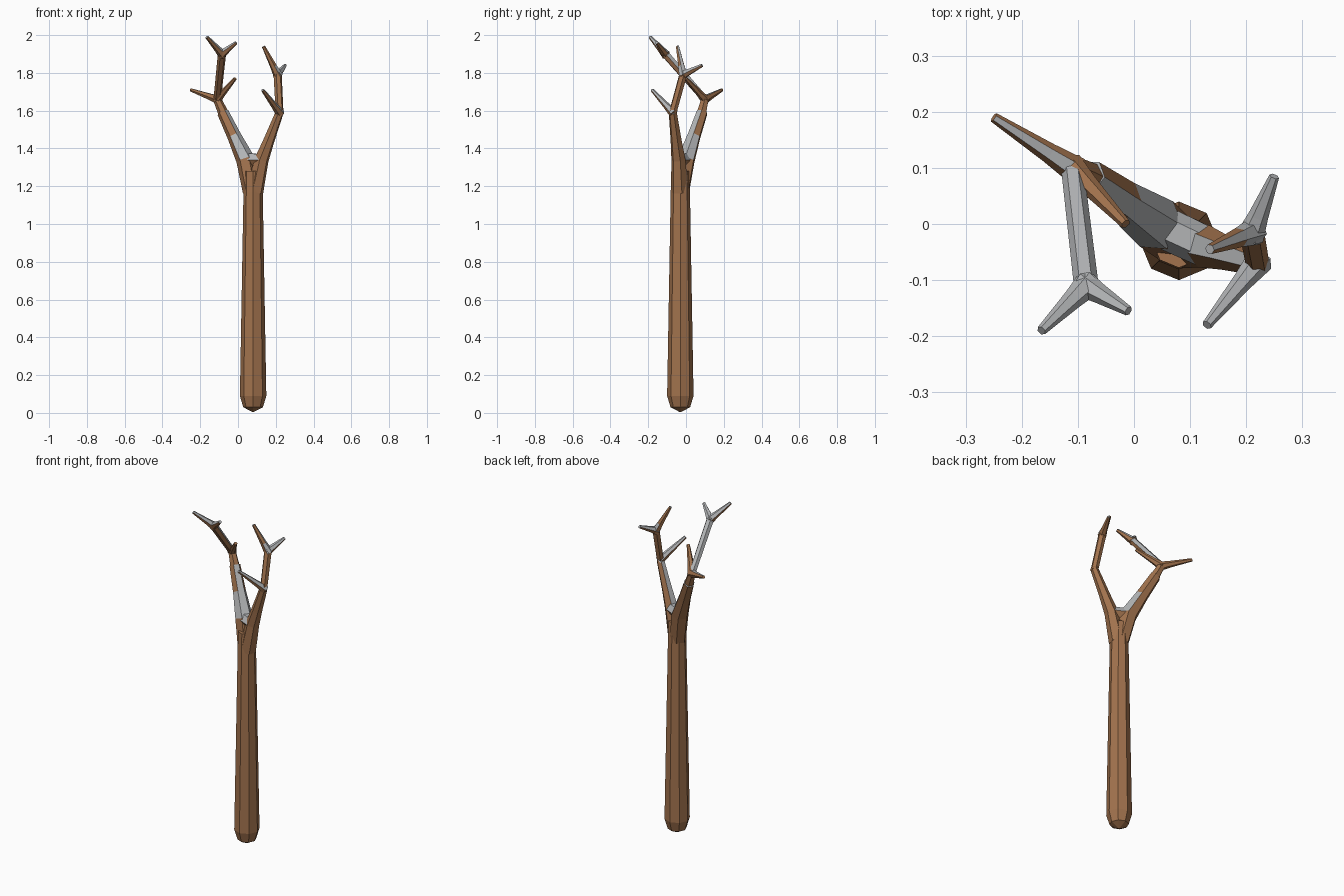
import bpy, bmesh, math
from mathutils import Vector

cube = bpy.data.objects.get("Cube")
if cube:
    bpy.data.objects.remove(cube, do_unlink=True)


def material(name, color):
    made = bpy.data.materials.new(name)
    made.use_nodes = True
    made.diffuse_color = (*color, 1)
    shader = made.node_tree.nodes["Principled BSDF"]
    shader.inputs["Base Color"].default_value = (*color, 1)
    return made


BARK = material("brown bark", (0.36, 0.17, 0.075))
SNOW = material("pale snow", (0.45, 0.46, 0.47))
UP = Vector((0, 0, 1))
NO_SNOW = 2


def finish(name, mesh_data, snow):
    """Turn faces tilted up past the snow limit pale and add the object."""
    bmesh.ops.recalc_face_normals(mesh_data, faces=mesh_data.faces)
    mesh_data.normal_update()
    for face in mesh_data.faces:
        face.material_index = int(face.normal.z > snow)
    mesh = bpy.data.meshes.new(name)
    mesh_data.to_mesh(mesh)
    mesh_data.free()
    mesh.materials.append(BARK)
    mesh.materials.append(SNOW)
    bpy.context.collection.objects.link(bpy.data.objects.new(name, mesh))


def tube(name, points, radii, sides=6, snow=0.3):
    """Skin a faceted tube over points, with one flat side facing up."""
    mesh_data = bmesh.new()
    chord = (points[-1] - points[0]).normalized()
    upright = chord.cross(UP).length < 0.01
    reference = Vector((0, 1, 0)) if upright else UP - chord * chord.z
    shift = 0 if upright else 0.5
    rings = []
    for index, (point, radius) in enumerate(zip(points, radii)):
        before = points[max(index - 1, 0)]
        after = points[min(index + 1, len(points) - 1)]
        along = (after - before).normalized()
        top = (reference - along * reference.dot(along)).normalized()
        side = along.cross(top)
        ring = []
        for step in range(sides):
            angle = math.tau * (step + shift) / sides
            offset = top * math.cos(angle) + side * math.sin(angle)
            ring.append(mesh_data.verts.new(point + offset * radius))
        rings.append(ring)
    for lower, upper in zip(rings, rings[1:]):
        for step in range(sides):
            following = (step + 1) % sides
            mesh_data.faces.new((lower[step], lower[following],
                                 upper[following], upper[step]))
    mesh_data.faces.new(rings[0])
    mesh_data.faces.new(rings[-1])
    finish(name, mesh_data, snow)


def twig(name, node, tip, snow=0.3):
    """Tapering twig that starts slightly behind its node and flares there."""
    base = node - (tip - node).normalized() * 0.01
    tube(name, [base, node.lerp(tip, 0.3), tip], [0.025, 0.018, 0.009], snow=snow)


def branch(name, points, thick, thin, snow=0.3):
    """Branch whose radius shrinks evenly from thick to thin."""
    last = len(points) - 1
    radii = [thick + (thin - thick) * index / last for index in range(last + 1)]
    tube(name, points, radii, snow=snow)


# Joints shared by the parts
root = Vector((0.08, -0.03, 0))
neck = root + UP * 1.17
right_fork = Vector((0.04, 0, 1.34))
left_fork = Vector((0.125, -0.04, 1.34))
right_end = Vector((-0.08, 0.085, 1.59))
right_node = Vector((-0.11, 0.1, 1.66))
right_crown = Vector((-0.085, -0.11, 1.9))
left_node = Vector((0.22, -0.07, 1.59))
left_crown = Vector((0.21, -0.015, 1.79))

# Trunk with a blunt pointed foot
heights = [0.005, 0.03, 0.09, 1.17, 1.28]
tube("trunk", [root + UP * height for height in heights],
     [0.004, 0.052, 0.07, 0.051, 0.048], sides=8, snow=NO_SNOW)

# Main fork, leaving the trunk on both sides of the neck
spread = (left_fork - right_fork) * 0.1
right_bend = right_fork.lerp(right_end, 0.5)
left_bend = left_fork.lerp(left_node, 0.4)
tube("right_limb", [neck - spread, right_fork, right_bend, right_end],
     [0.046, 0.05, 0.037, 0.031])
branch("left_limb", [neck + spread, left_fork, left_bend, left_node], 0.047, 0.022)
branch("fork_saddle", [right_fork, left_fork], 0.038, 0.036)

# Right crown
branch("right_knuckle", [right_bend.lerp(right_end, 0.8), right_node],
       0.029, 0.022, snow=0.6)
twig("right_outer_twig", right_node, Vector((-0.25, 0.19, 1.71)), snow=0.7)
twig("right_inner_twig", right_node, Vector((-0.015, 0, 1.77)), snow=NO_SNOW)
branch("right_upper_branch", [right_node, right_crown], 0.02, 0.022)
twig("right_top_twig", right_crown, Vector((-0.165, -0.19, 1.99)))
twig("right_side_twig", right_crown, Vector((-0.01, -0.155, 1.96)))

# Left crown
twig("left_front_twig", left_node, Vector((0.13, -0.18, 1.71)))
branch("left_upper_branch", [left_node, left_crown], 0.021, 0.022, snow=0.5)
twig("left_top_twig", left_crown, Vector((0.135, -0.045, 1.94)))
twig("left_back_twig", left_crown, Vector((0.25, 0.085, 1.84)))
